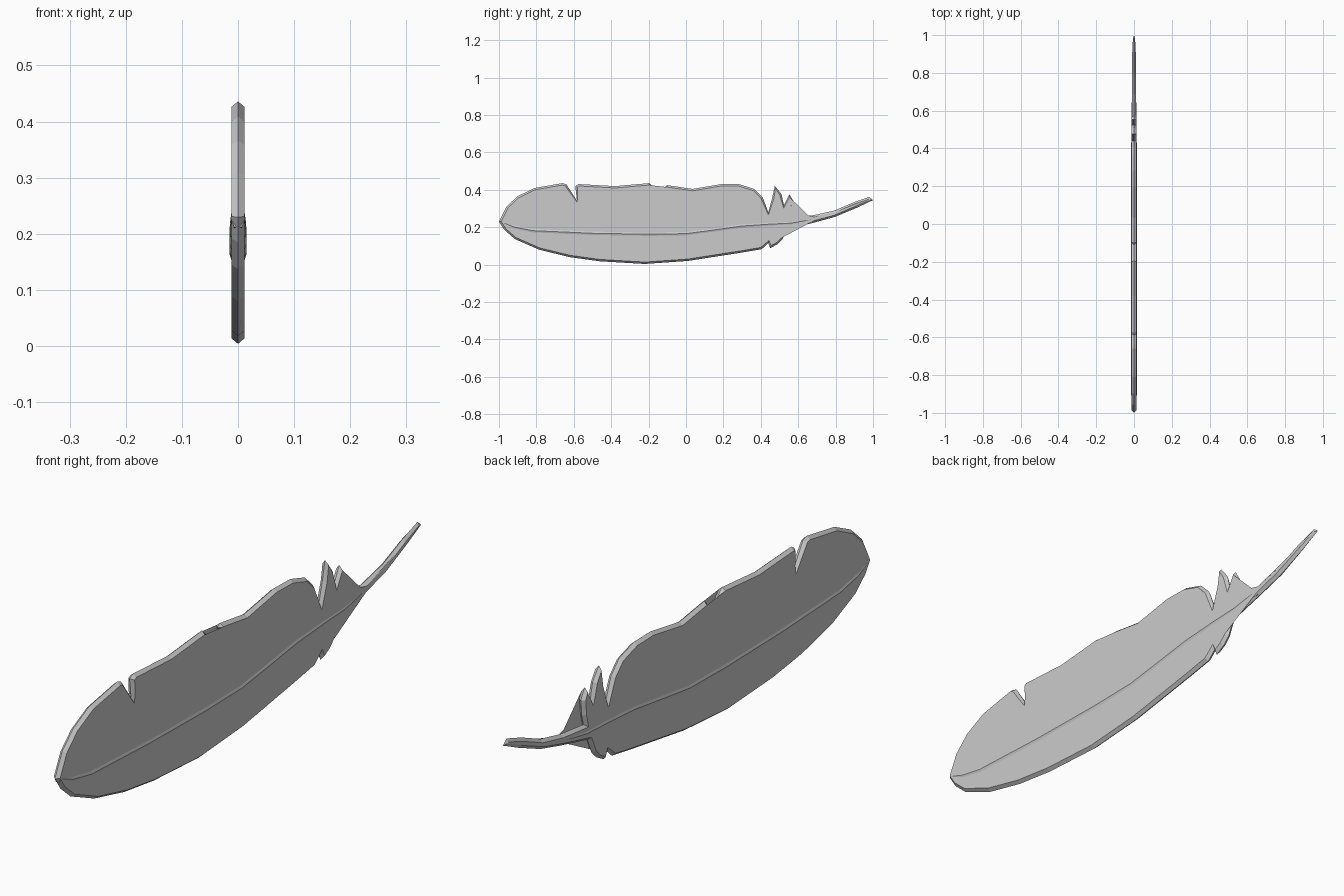
import bpy, bmesh
from mathutils import Vector

if "Cube" in bpy.data.objects:
    bpy.data.objects.remove(bpy.data.objects["Cube"])


def make_object(name, bm):
    bmesh.ops.recalc_face_normals(bm, faces=bm.faces)
    mesh = bpy.data.meshes.new(name)
    bm.to_mesh(mesh)
    bm.free()
    obj = bpy.data.objects.new(name, mesh)
    bpy.context.collection.objects.link(obj)
    return obj


# Feather silhouette (y, z), clockwise from the tip
outline = [
    (-1, .23), (-.96, .31), (-.90, .366), (-.81, .41), (-.66, .436), (-.64, .43),
    (-.583, .342), (-.592, .42), (-.575, .431), (-.38, .42), (-.195, .436),
    (-.055, .285), (-.112, .415), (-.10, .425), (.035, .405), (.195, .432),
    (.285, .43), (.365, .405), (.41, .36), (.44, .28), (.46, .355), (.475, .422),
    (.51, .378), (.524, .318), (.553, .376), (.575, .34), (.57, .285), (.56, .25),
    (.685, .265), (.795, .29), (.90, .335), (.98, .362), (1, .345), (.915, .305),
    (.795, .255), (.685, .225), (.54, .19), (.515, .135), (.49, .11), (.45, .088),
    (.44, .115), (.405, .083), (.30, .065), (.01, .02), (-.22, .004), (-.46, .018),
    (-.62, .04), (-.785, .08), (-.915, .137), (-.97, .185)]


def half_thickness(y):
    if y < .58:
        return .012
    return .011 if y < .87 else .011 - .006 * (y - .87) / .13


def inset(points, dist):
    result = []
    for i, p in enumerate(points):
        a, b, c = Vector(points[i - 1]), Vector(p), Vector(points[(i + 1) % len(points)])
        d1, d2 = (b - a).normalized(), (c - b).normalized()
        n1, n2 = Vector((d1.y, -d1.x)), Vector((d2.y, -d2.x))
        n = (n1 + n2).normalized()
        result.append(b + n * dist * min(1.5, 1 / max(n.dot(n1), .3)))
    return result


# Vane and quill: thin plate whose rim comes to an edge on x = 0
bm = bmesh.new()
inner = inset(outline, .010)
rim = [bm.verts.new((0, y, z)) for y, z in outline]
count = len(rim)
for side in (-1, 1):
    ring = [bm.verts.new((side * half_thickness(o[0]), p.x, p.y))
            for o, p in zip(outline, inner)]
    for i in range(count):
        j = (i + 1) % count
        bm.faces.new((rim[i], rim[j], ring[j], ring[i]))
    bmesh.ops.triangulate(bm, faces=[bm.faces.new(ring)])
make_object("feather_vane", bm)

# Central shaft: low ridge on both faces (y, z, half thickness)
path = [(-.985, .227, .012), (-.92, .202, .0145), (-.82, .182, .015), (-.5, .168, .015),
        (-.2, .163, .015), (0, .166, .015), (.15, .186, .015), (.3, .207, .015),
        (.45, .217, .0145), (.56, .222, .014), (.68, .243, .011)]
bm = bmesh.new()
rings = []
for y, z, t in path:
    w = .015
    section = [(t, 0), (t - .005, w), (.005 - t, w), (-t, 0), (.005 - t, -w), (t - .005, -w)]
    rings.append([bm.verts.new((x, y, z + dz)) for x, dz in section])
for a, b in zip(rings, rings[1:]):
    for i in range(6):
        j = (i + 1) % 6
        bm.faces.new((a[i], a[j], b[j], b[i]))
bm.faces.new(rings[0])
bm.faces.new(rings[-1])
make_object("feather_shaft", bm)
